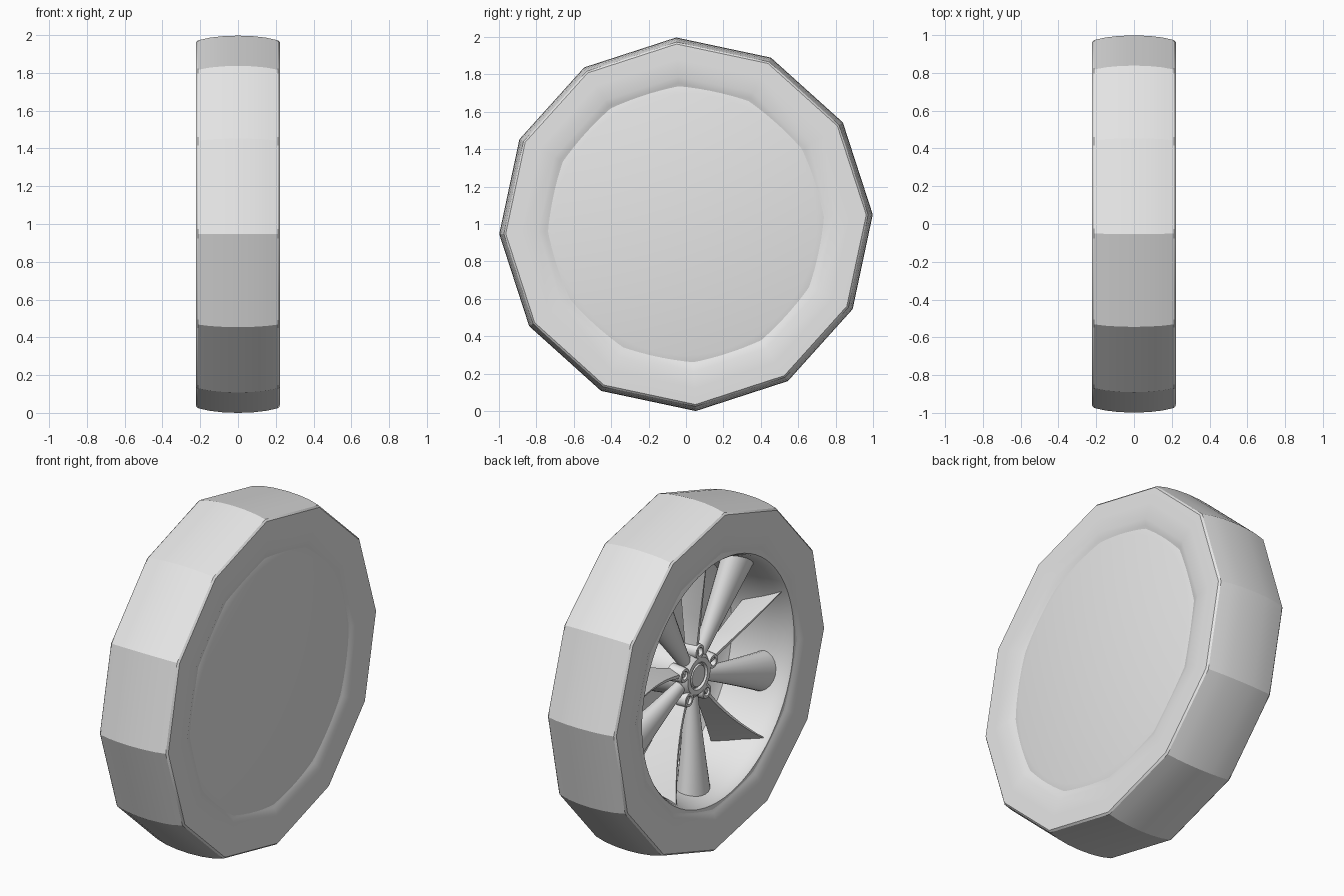
import bpy, bmesh, math
from math import cos, sin, pi, radians

if "Cube" in bpy.data.objects:
    bpy.data.objects.remove(bpy.data.objects["Cube"])

ZC = 0.9986  # axle height

grey = bpy.data.materials.new("light_grey")
grey.diffuse_color = (0.8, 0.8, 0.8, 1)
grey.use_nodes = True
grey.node_tree.nodes["Principled BSDF"].inputs["Base Color"].default_value = grey.diffuse_color


def finish(name, bm, angle=28):
    bmesh.ops.remove_doubles(bm, verts=bm.verts, dist=1e-5)
    bmesh.ops.recalc_face_normals(bm, faces=bm.faces)
    me = bpy.data.meshes.new(name)
    bm.to_mesh(me)
    bm.free()
    me.materials.append(grey)
    ob = bpy.data.objects.new(name, me)
    bpy.context.collection.objects.link(ob)
    bpy.ops.object.select_all(action='DESELECT')
    ob.select_set(True)
    bpy.context.view_layer.objects.active = ob
    bpy.ops.object.shade_smooth_by_angle(angle=radians(angle))
    return ob


def polar(x, r, a):
    return (x, r * cos(a), ZC + r * sin(a))


def lathe(name, profile, n, phase=0, closed=False, y=0, z=0, angle=28):
    """Spin (x, radius) points around the x axis."""
    bm = bmesh.new()
    rings = []
    for k in range(n):
        a = phase + 2 * pi * k / n
        ring = []
        for x, r in profile:
            px, py, pz = polar(x, max(r, 1e-7), a)
            ring.append(bm.verts.new((px, py + y, pz + z)))
        rings.append(ring)
    m = len(profile)
    for k in range(n):
        p, q = rings[k], rings[(k + 1) % n]
        for i in range(m if closed else m - 1):
            j = (i + 1) % m
            bm.faces.new((p[i], p[j], q[j], q[i]))
    return finish(name, bm, angle)


def loft(name, sections):
    """Skin closed sections and cap both ends."""
    bm = bmesh.new()
    rings = [[bm.verts.new(c) for c in s] for s in sections]
    n = len(rings[0])
    for p, q in zip(rings, rings[1:]):
        for i in range(n):
            j = (i + 1) % n
            bm.faces.new((p[i], p[j], q[j], q[i]))
    bm.faces.new(rings[0])
    bm.faces.new(rings[-1])
    return finish(name, bm, 40)


# Tyre: twelve-sided, crowned tread, lip stepping in towards the rim
half = [(0.200, 0.73), (0.208, 0.755), (0.221, 0.79), (0.223, 0.88),
        (0.222, 0.965), (0.212, 0.975), (0.15, 0.989), (0.08, 0.997)]
tyre = half + [(0, 1.0)] + [(-x, r) for x, r in reversed(half)]
lathe("tyre", tyre, 12, radians(3), closed=True)

# Rim: dished barrel open to -x, flat closed disc on +x
rim = [(0.190, 0), (0.188, 0.48), (0.175, 0.57), (0.14, 0.625), (0.05, 0.65),
       (-0.08, 0.665), (-0.15, 0.68), (-0.195, 0.695), (-0.208, 0.705),
       (-0.2, 0.75), (0.2, 0.75), (0.213, 0.70), (0.213, 0)]
lathe("rim", rim, 72)

# Hub with a recessed centre cap
lathe("hub", [(0.2, 0), (0.2, 0.15), (0.03, 0.13), (-0.06, 0.13), (-0.085, 0.105),
              (-0.085, 0.078), (-0.07, 0.072), (-0.07, 0.066), (-0.082, 0.06),
              (-0.085, 0)], 40)

for k in range(5):
    turn = 2 * pi * k / 5

    # Lug seats: short tubes with a hole around the hub
    a = radians(94) + turn
    lathe("lug_seat", [(0.0, 0), (0.0, 0.05), (-0.075, 0.042), (-0.085, 0.038),
                       (-0.085, 0.024), (-0.05, 0.024), (-0.05, 0)],
          20, y=0.14 * cos(a), z=0.14 * sin(a))

    # Broad spokes: rounded, flaring towards the rim
    a = radians(55) + turn
    sections = []
    for i in range(13):
        t = i / 12
        r = 0.08 + 0.605 * t
        w = 0.035 + 0.08 * t ** 1.2
        d = 0.03 + 0.05 * t
        xc = -0.035 - 0.02 * t
        sec = []
        for j in range(20):
            b = 2 * pi * j / 20
            s = w * cos(b)
            sec.append((xc + d * sin(b),
                        r * cos(a) - s * sin(a),
                        ZC + r * sin(a) + s * cos(a)))
        sections.append(sec)
    loft("broad_spoke", sections)

    # Thin fins: twisted blades fanning from the hub to the outer lip
    sections = []
    for i in range(13):
        t = i / 12
        r = 0.10 + 0.59 * t
        front = radians(92 - 8 * t) + turn
        back = front + radians(10 * t)
        xf = -0.07 - 0.11 * t ** 1.5
        xb = -0.02 + 0.10 * t
        h = 0.022 * (1 - t) + 0.008
        sec = []
        for side in (1, -1):
            pts = []
            for u in (0, 0.5, 1):
                ang = front + (back - front) * u
                thick = h * (0.35 + 0.65 * u)
                pts.append(polar(xf + (xb - xf) * u, r, ang + side * thick / r))
            sec += pts if side == 1 else pts[::-1]
        sections.append(sec)
    loft("thin_fin", sections)
